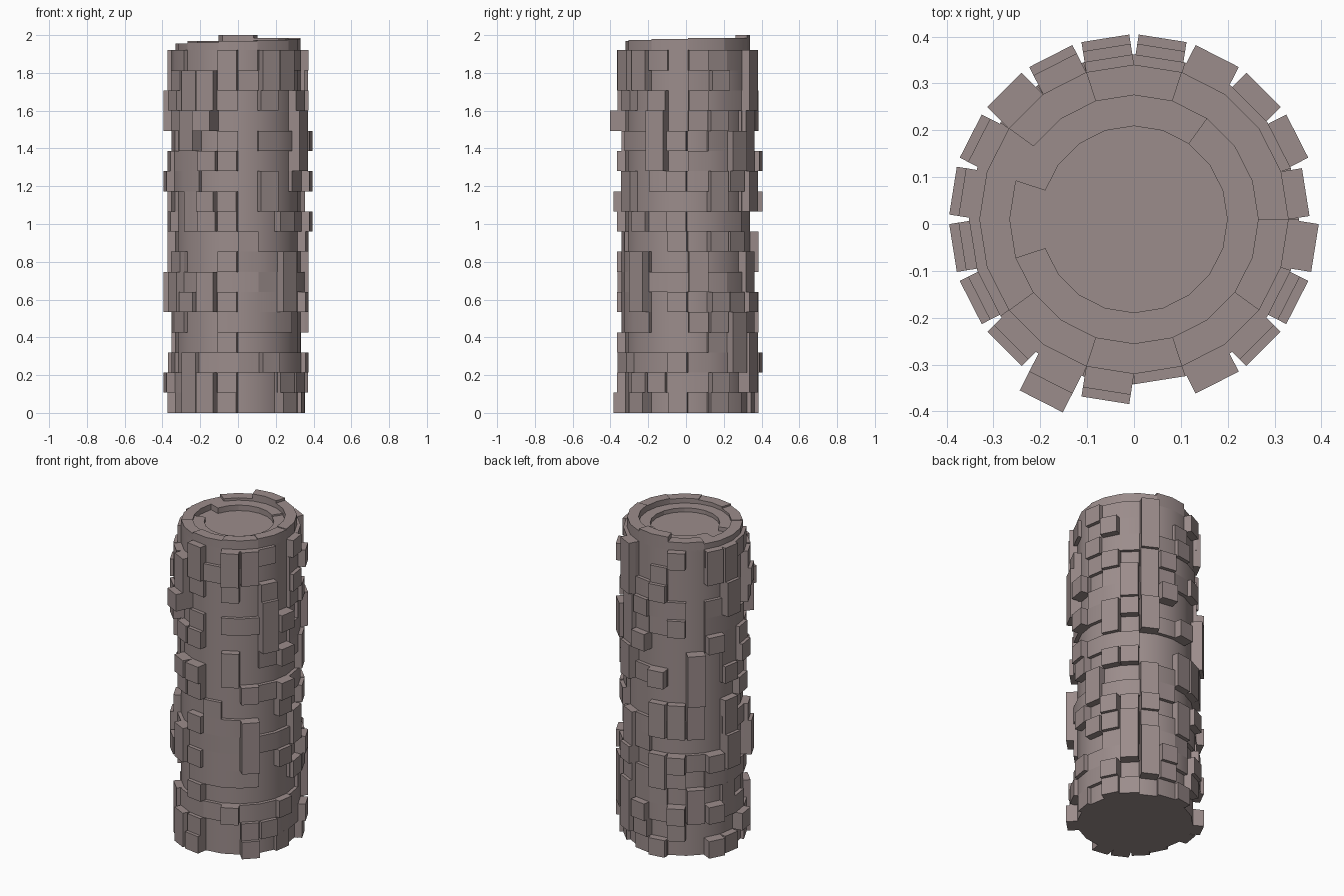
import bpy, bmesh, math, random

if "Cube" in bpy.data.objects:
    bpy.data.objects.remove(bpy.data.objects["Cube"])

random.seed(11)
R, CY, N = 0.33, 0.01, 20          # body radius, centre y, sides
ROWS, TOP = 18, 1.92
H = TOP / ROWS
STEP = math.tau / N
DEPTH = [0, 0.022, 0.045, 0.065]

stone = bpy.data.materials.new("stone")
stone.diffuse_color = (0.33, 0.265, 0.26, 1)
stone.use_nodes = True
stone.node_tree.nodes["Principled BSDF"].inputs["Base Color"].default_value = stone.diffuse_color


def polar(r, a):
    return (r * math.cos(a), CY + r * math.sin(a))


def prism(bm, pts, z0, z1):
    lo = [bm.verts.new((x, y, z0)) for x, y in pts]
    hi = [bm.verts.new((x, y, z1)) for x, y in pts]
    bm.faces.new(lo[::-1])
    bm.faces.new(hi)
    n = len(pts)
    for i in range(n):
        j = (i + 1) % n
        bm.faces.new((lo[i], lo[j], hi[j], hi[i]))


def finish(bm, name):
    bmesh.ops.recalc_face_normals(bm, faces=bm.faces)
    me = bpy.data.meshes.new(name)
    bm.to_mesh(me)
    bm.free()
    me.materials.append(stone)
    me.shade_smooth()
    me.set_sharp_from_angle(angle=math.radians(30))
    ob = bpy.data.objects.new(name, me)
    bpy.context.collection.objects.link(ob)


def arc(r0, r1, c0, c1):
    cs = range(c0, c1 + 1)
    return ([polar(r1, c * STEP) for c in cs] +
            [polar(r0, c * STEP) for c in reversed(cs)])


def single(bm, col, row, tall, d):
    # one stone pushed straight out along its face normal
    a = (col + 0.5) * STEP
    nx, ny = math.cos(a), math.sin(a)
    p, q = polar(R, col * STEP), polar(R, (col + 1) * STEP)
    pts = [(v[0] + nx * k, v[1] + ny * k)
           for v, k in ((p, -0.01), (p, d), (q, d), (q, -0.01))]
    prism(bm, pts, row * H, (row + tall) * H)


# Tower body
bm = bmesh.new()
prism(bm, [polar(R, i * STEP) for i in range(N)], 0, TOP)
finish(bm, "tower_body")

# Shallow curved courses wrapping part of each row
bm = bmesh.new()
for row in range(ROWS):
    start = random.randrange(N)
    col = start
    while col < start + N:
        wide = min(random.choice((1, 2, 3, 4)), start + N - col)
        if random.random() < 0.42:
            prism(bm, arc(R - 0.01, R + 0.022, col, col + wide), row * H, (row + 1) * H)
        col += wide + random.choice((0, 1))
finish(bm, "curved_courses")

# Single stones: levels on the four sides, bottom row first
level = [[0] * ROWS for _ in range(N)]
fixed = {(9, 10): "231103322223203322", (19, 0): "102022222303031202",
         (14, 15): "320202020230210022", (4, 5): "223022022030312210"}
sides = {c for pair in fixed for c in pair}
for pair, levels in fixed.items():
    for r, ch in enumerate(levels):
        level[random.choice(pair)][r] = int(ch)

# Random stones everywhere else
for col in set(range(N)) - sides:
    r = 0
    while r < ROWS:
        tall = min(random.choice((1, 1, 1, 2)), ROWS - r)
        lv = random.choice((0, 0, 0, 0, 0, 0, 2, 2, 3, 3))
        for k in range(tall):
            level[col][r + k] = lv
        r += tall
level[13][14] = 0

bm = bmesh.new()
for col in range(N):
    r = 0
    while r < ROWS:
        lv, tall = level[col][r], 1
        while r + tall < ROWS and level[col][r + tall] == lv:
            tall += 1
        if lv:
            single(bm, col, r, tall, DEPTH[lv])
        r += tall
single(bm, 13, 14, 1, 0.11)       # the stone that sticks out furthest
finish(bm, "wall_stones")

# Stepped rim: uneven outer and inner rings of slabs
bm = bmesh.new()
for k, z in enumerate((1.985, 1.985, 2.0, 1.97, 1.955, 1.955, 1.96, 1.97, 1.975, 1.98)):
    prism(bm, arc(0.265, R, 2 * k, 2 * k + 2), TOP - 0.01, z)
finish(bm, "outer_rim")
bm = bmesh.new()
for k in range(10):
    if k != 4:      # one slab is missing on the left
        prism(bm, arc(0.199, 0.265, 2 * k + 1, 2 * k + 3),
              TOP - 0.01, random.choice((1.935, 1.945, 1.955)))
finish(bm, "inner_rim")
